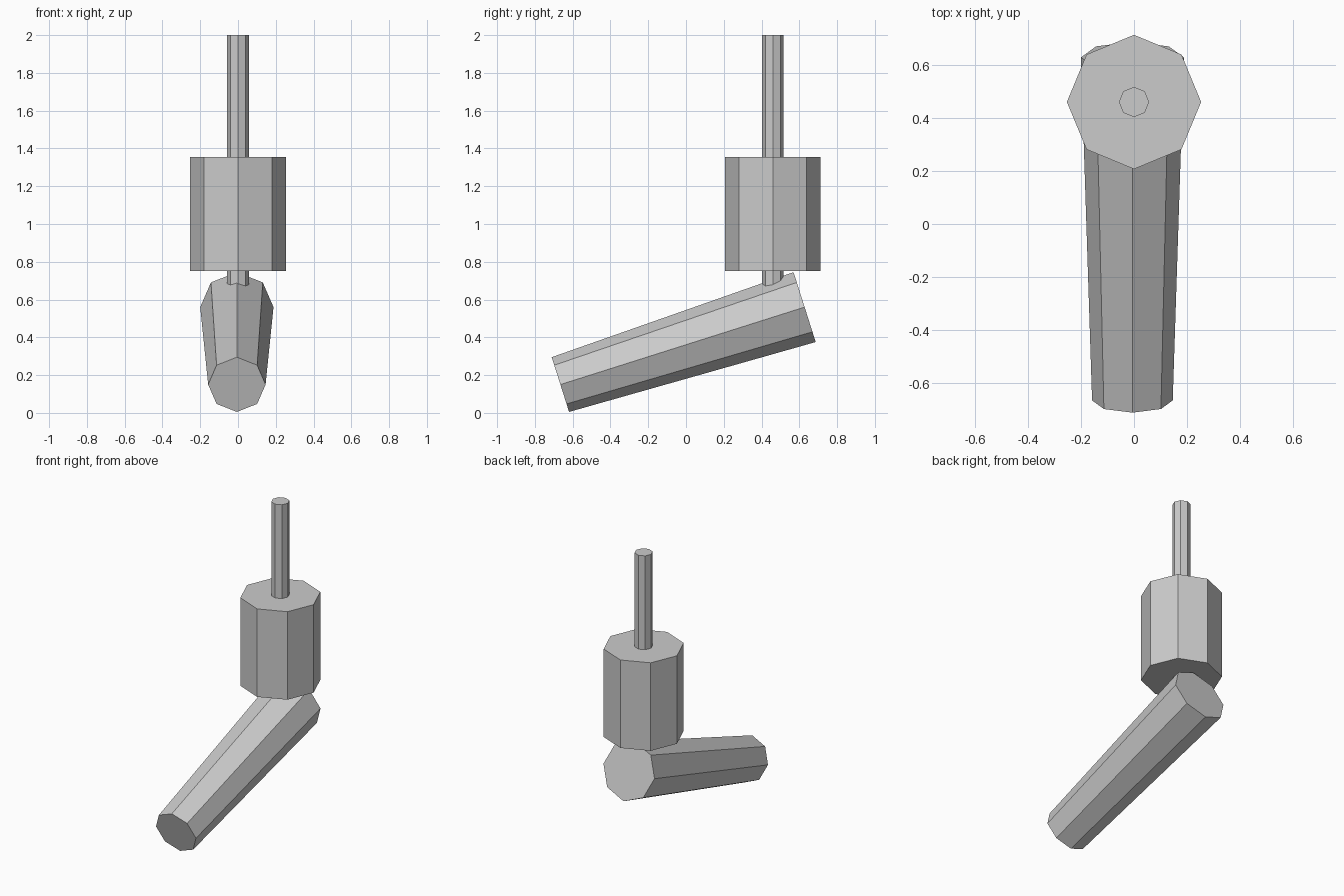
import bpy
from mathutils import Vector

if "Cube" in bpy.data.objects:
    bpy.data.objects.remove(bpy.data.objects["Cube"])


def prism(name, start, end, r1, r2, sides=8):
    """Flat-sided tapered cylinder running from start to end."""
    a, b = Vector(start), Vector(end)
    axis = b - a
    bpy.ops.mesh.primitive_cone_add(vertices=sides, radius1=r1, radius2=r2,
                                    depth=axis.length, location=(a + b) / 2)
    ob = bpy.context.object
    ob.name = name
    ob.rotation_euler = axis.to_track_quat('Z', 'Y').to_euler()
    return ob


# tilted handle, wider at the back
prism("handle", (-0.006, -0.665, 0.15), (-0.006, 0.628, 0.56), 0.152, 0.194)

# upright drum
prism("drum", (0, 0.46, 0.75), (0, 0.46, 1.355), 0.253, 0.253)

# thin rod through the drum, sunk into the handle
prism("rod", (0, 0.46, 0.6), (0, 0.46, 2.0), 0.057, 0.057)
